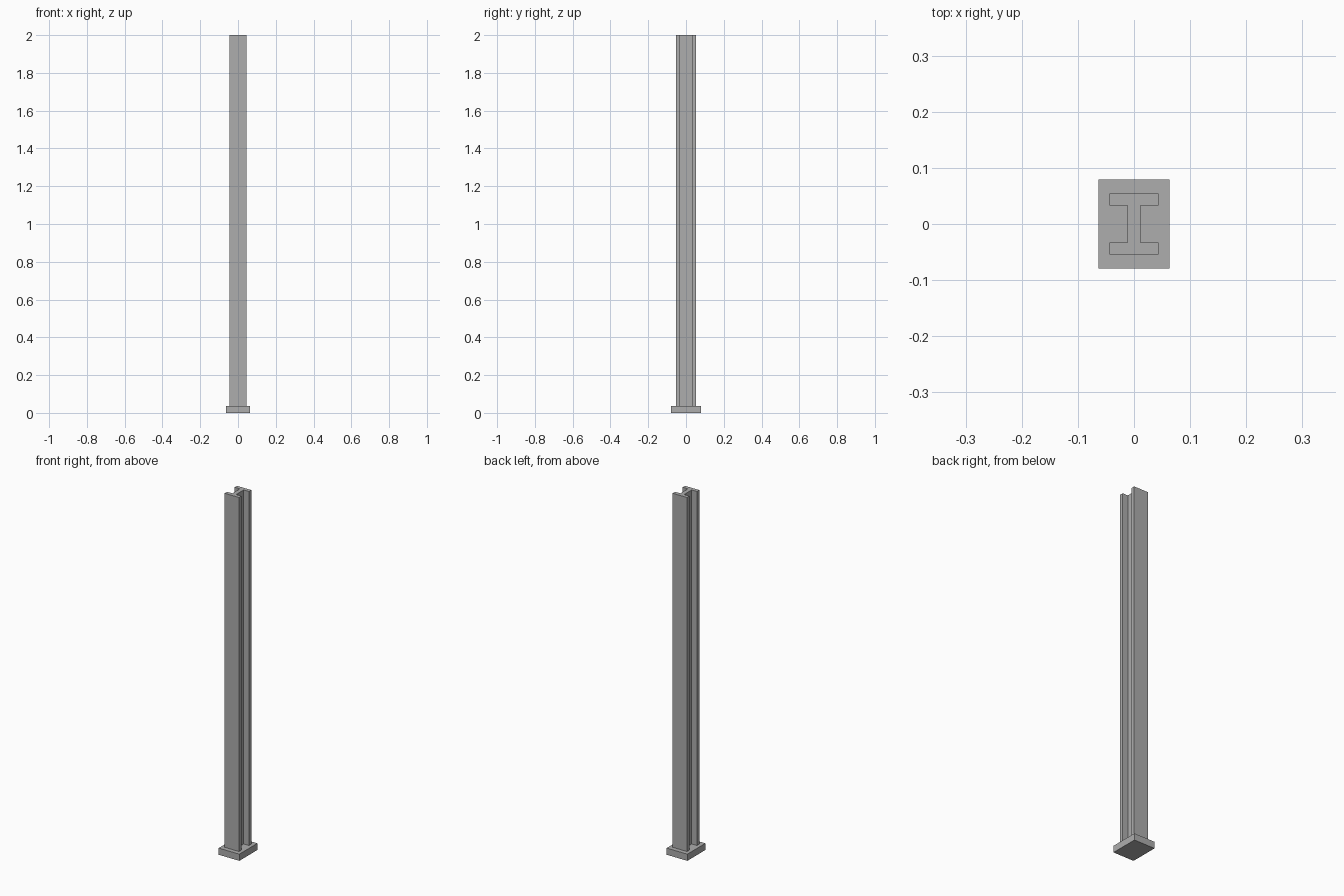
import bpy
import bmesh

cube = bpy.data.objects.get("Cube")
if cube:
    bpy.data.objects.remove(cube, do_unlink=True)

# Plain steel grey for every part
steel = bpy.data.materials.new("steel grey")
steel.use_nodes = True
grey = (0.42, 0.42, 0.42, 1)
steel.diffuse_color = grey
steel.node_tree.nodes["Principled BSDF"].inputs["Base Color"].default_value = grey


def extrude_profile(name, profile, bottom, top):
    """Extrude a closed xy outline from bottom to top."""
    bm = bmesh.new()
    face = bm.faces.new([bm.verts.new((x, y, bottom)) for x, y in profile])
    result = bmesh.ops.extrude_face_region(bm, geom=[face], use_keep_orig=True)
    for v in result["geom"]:
        if isinstance(v, bmesh.types.BMVert):
            v.co.z = top
    bmesh.ops.recalc_face_normals(bm, faces=bm.faces)
    mesh = bpy.data.meshes.new(name)
    bm.to_mesh(mesh)
    bm.free()
    mesh.materials.append(steel)
    obj = bpy.data.objects.new(name, mesh)
    bpy.context.collection.objects.link(obj)
    return obj


PLATE_TOP = 0.037

# Rectangular base plate
px, py = 0.0635, 0.079
extrude_profile("base_plate", [(-px, -py), (px, -py), (px, py), (-px, py)], 0, PLATE_TOP)

# I-section column: half outline, then the same half turned round
flange, depth, inner, web = 0.044, 0.054, 0.033, 0.0115
half = [(-flange, -depth), (flange, -depth), (flange, -inner),
        (web, -inner), (web, inner), (flange, inner)]
outline = half + [(-x, -y) for x, y in half]
extrude_profile("i_beam_column", outline, PLATE_TOP, 2)
